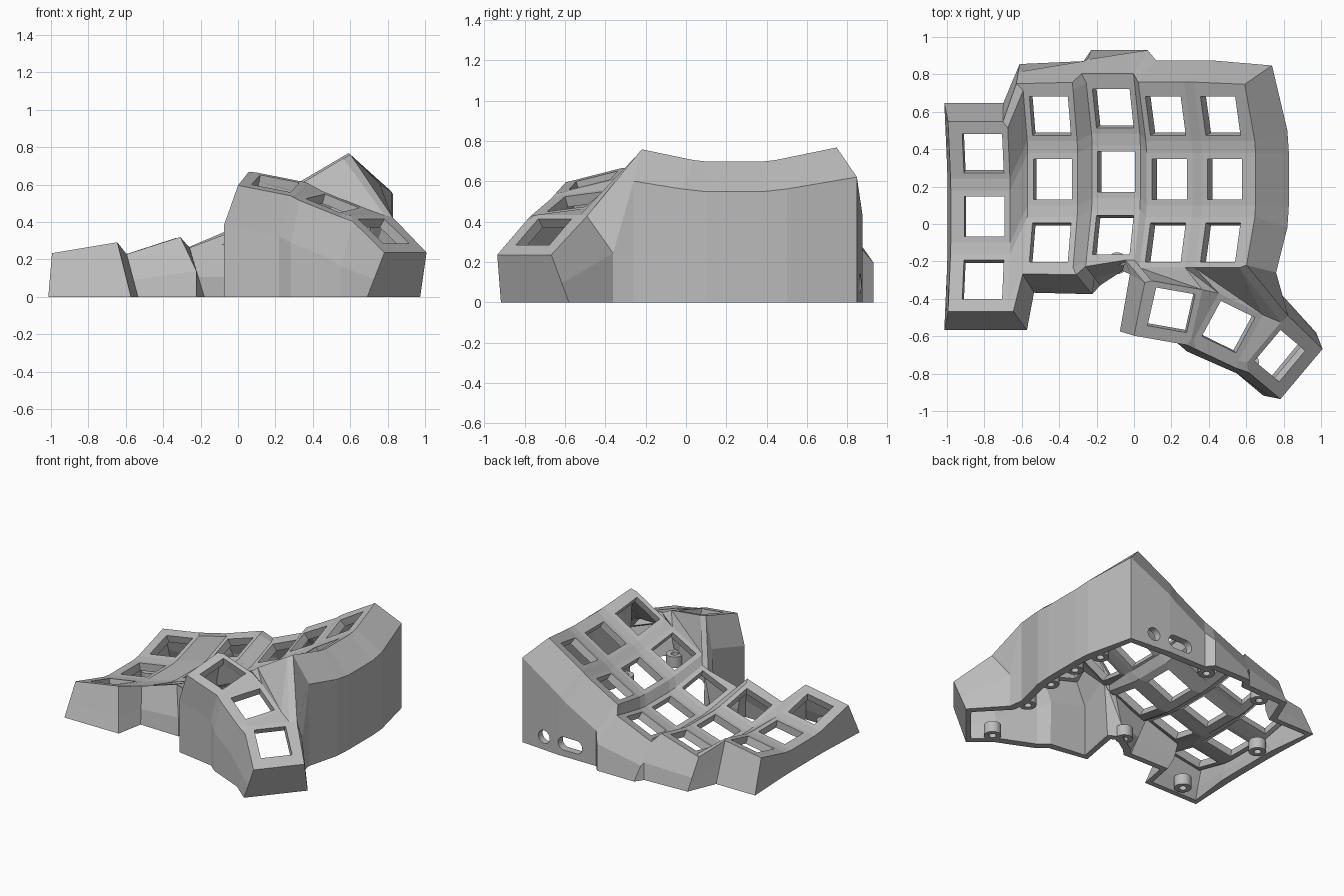
import bpy, bmesh
from math import radians, pi
from mathutils import Matrix, Vector

if "Cube" in bpy.data.objects:
    bpy.data.objects.remove(bpy.data.objects["Cube"])

grey = bpy.data.materials.new("plain_grey")
grey.use_nodes = True
COLOUR = (0.5, 0.5, 0.5, 1)
grey.diffuse_color = COLOUR
grey.node_tree.nodes["Principled BSDF"].inputs["Base Color"].default_value = COLOUR

PLATE, HOLE = 0.14, 0.108      # half widths of a key plate and its opening
LIP, FLARE, DROP = 0.035, 0.08, 0.22
WALL = 0.055
CORNERS = {"BL": (-1, 1), "BR": (1, 1), "FR": (1, -1), "FL": (-1, -1)}
RING = list(CORNERS)


def frame(pos, yaw, tilt, pitch):
    return (Matrix.Translation(pos) @ Matrix.Rotation(radians(yaw), 4, "Z")
            @ Matrix.Rotation(radians(tilt), 4, "Y")
            @ Matrix.Rotation(radians(pitch), 4, "X"))


# Key positions: five curved columns of three, then three thumb keys
keys = {}
columns = [((-0.80, 0.04, 0.175), 9.5), ((-0.435, 0.24, 0.185), 17.6),
           ((-0.095, 0.28, 0.235), 23), ((0.19, 0.24, 0.42), 29),
           ((0.485, 0.24, 0.60), 31)]
for c, (pos, tent) in enumerate(columns):
    base = frame(pos, 0, -tent, 0)
    for r in range(3):
        s = 1 - r
        keys[c, r] = base @ frame((0, 0.338 * s, 0.044 * abs(s)), 0, 0, 15 * s)
keys["T1"] = frame((0.20, -0.46, 0.605), -10, 11, 14)
keys["T2"] = frame((0.505, -0.55, 0.50), -26, 20, 7)
keys["T3"] = frame((0.78, -0.705, 0.35), -40, 37, 0)

bm = bmesh.new()
corner = {}


def join(*refs):
    bm.faces.new([corner[ref] for ref in refs])


# Key plates with square openings
for k, m in keys.items():
    inner = {}
    for n, (sx, sy) in CORNERS.items():
        corner[k, n] = bm.verts.new(m @ Vector((sx * PLATE, sy * PLATE, 0)))
        inner[n] = bm.verts.new(m @ Vector((sx * HOLE, sy * HOLE, 0)))
    for a, b in zip(RING, RING[1:] + RING[:1]):
        bm.faces.new((corner[k, a], inner[a], inner[b], corner[k, b]))


def join_side(a, b):
    join((a, "BR"), (a, "FR"), (b, "FL"), (b, "BL"))


# Webs between neighbouring plates
for c in range(5):
    for r in range(3):
        if c < 4:
            join_side((c, r), (c + 1, r))
        if r < 2:
            join(((c, r), "FL"), ((c, r + 1), "BL"), ((c, r + 1), "BR"), ((c, r), "FR"))
        if c < 4 and r < 2:
            join(((c, r), "FR"), ((c, r + 1), "BR"), ((c + 1, r + 1), "BL"), ((c + 1, r), "FL"))
join_side("T1", "T2")
join_side("T2", "T3")

# Web between the finger columns and the thumb keys
upper = [((3, 2), "FL"), ((3, 2), "FR"), ((4, 2), "FL"), ((4, 2), "FR")]
lower = [("T1", "BL"), ("T1", "BR"), ("T2", "BL"), ("T2", "BR")]
for i in range(3):
    join(upper[i], lower[i], lower[i + 1])
    join(upper[i], lower[i + 1], upper[i + 1])
join(((2, 2), "FR"), lower[0], upper[0])
join(upper[3], lower[3], ("T3", "BL"))

# Outer wall, clockwise: plate corner and how far the wall flares from it
back = [((0, 0), "BL", -1.2, 1), ((0, 0), "BR", -0.7, 1), ((1, 0), "BL", -1, 1.1),
        ((1, 0), "BR", 0, 1.3), ((2, 0), "BL", -0.6, 1.55), ((2, 0), "BR", 0, 1.55),
        ((3, 0), "BL", 0, 1.35), ((3, 0), "BR", 0, 1.35), ((4, 0), "BL", 0, 1.35),
        ((4, 0), "BR", 1.1, 1)]
right = [((4, 0), "FR", 1.6, 0), ((4, 1), "BR", 1.6, 0), ((4, 1), "FR", 1.6, 0),
         ((4, 2), "BR", 1.6, 0), ((4, 2), "FR", 1.2, 0.4)]
thumb = [("T3", "BL", 0.3, 1.5), ("T3", "BR", 1.4, 1), ("T3", "FR", 1.4, -1),
         ("T3", "FL", 2, -1), ("T2", "FR", 0.3, -1.2), ("T2", "FL", 1, -1.3),
         ("T1", "FR", -0.5, -1), ("T1", "FL", -0.8, -1), ("T1", "BL", -1, -0.5)]
front = [((2, 2), "FR", -2, 0), ((2, 2), "FL", 0, -1), ((1, 2), "FR", 0.6, -1.1),
         ((1, 2), "FL", 0, -1), ((0, 2), "FR", 0.9, -1), ((0, 2), "FL", -1.2, -1)]
left = [((0, 2), "BL", -1.2, 0), ((0, 1), "FL", -1.2, 0), ((0, 1), "BL", -1.2, 0),
        ((0, 0), "FL", -1.2, 0)]


def capped(value, limit=1.5):
    return max(-limit, min(limit, value))


# Each strip runs plate corner, lip, flared skirt, ground
strips = []
for k, n, dx, dy in back + right + thumb + front + left:
    sx, sy = CORNERS[n]
    edge = Vector((sx * PLATE, sy * PLATE, 0))
    lip = keys[k] @ (edge + LIP * Vector((capped(dx), capped(dy), 0)))
    skirt = keys[k] @ (edge + Vector((dx * FLARE, dy * FLARE, -DROP)))
    ground = Vector((skirt.x, skirt.y, 0))
    if skirt.z < 0.1:          # low walls slope straight to the ground
        skirt = lip.lerp(ground, 0.6)
    strips.append([corner[k, n]] + [bm.verts.new(p) for p in (lip, skirt, ground)])
for a, b in zip(strips, strips[1:] + strips[:1]):
    for i in range(3):
        bm.faces.new((a[i], b[i], b[i + 1], a[i + 1]))
bmesh.ops.recalc_face_normals(bm, faces=bm.faces)
bm.faces.ensure_lookup_table()
if bm.faces[0].normal.z < 0:
    bmesh.ops.reverse_faces(bm, faces=bm.faces)


def make_object(name, mesh_data):
    mesh = bpy.data.meshes.new(name)
    mesh_data.to_mesh(mesh)
    mesh_data.free()
    mesh.materials.append(grey)
    obj = bpy.data.objects.new(name, mesh)
    bpy.context.collection.objects.link(obj)
    return obj


def apply_modifier(obj, mod):
    bpy.context.view_layer.objects.active = obj
    bpy.ops.object.modifier_apply(modifier=mod.name)


# Hollow case with a flat open base
case = make_object("keyboard_case", bm)
shell = case.modifiers.new("shell", "SOLIDIFY")
shell.thickness = WALL
shell.offset = -1
apply_modifier(case, shell)
for v in case.data.vertices:
    if v.co.z < 0.03:
        v.co.z = 0


# Round and slotted ports through the back wall
def port_cutter(name, x, half_length):
    b = bmesh.new()
    turn = Matrix.Translation((x, 0.86, 0.095)) @ Matrix.Rotation(pi / 2, 4, "X")
    bmesh.ops.create_cone(b, cap_ends=True, segments=32, radius1=0.048, radius2=0.048,
                          depth=0.3, matrix=turn)
    for v in b.verts:
        v.co.x += half_length if v.co.x > x else -half_length
    obj = make_object(name, b)
    obj.hide_render = True
    return obj


for name, x, half in (("round_port", 0.55, 0), ("slot_port", 0.33, 0.05)):
    cutter = port_cutter(name, x, half)
    cut = case.modifiers.new(name, "BOOLEAN")
    cut.operation, cut.solver, cut.object = "DIFFERENCE", "EXACT", cutter
    apply_modifier(case, cut)
    bpy.data.objects.remove(cutter)


# Screw bosses around the inside of the base
def screw_boss(index, x, y, height=0.08, outer=0.058, bore=0.025, sides=24):
    b = bmesh.new()
    loops = []
    for radius, z in ((bore, 0), (outer, 0), (outer, height), (bore, height)):
        loops.append(bmesh.ops.create_circle(
            b, segments=sides, radius=radius, matrix=Matrix.Translation((x, y, z)))["verts"])
    for a, c in zip(loops, loops[1:] + loops[:1]):
        for i in range(sides):
            j = (i + 1) % sides
            b.faces.new((a[i], a[j], c[j], c[i]))
    bmesh.ops.recalc_face_normals(b, faces=b.faces)
    obj = make_object(f"screw_boss_{index}", b)
    bpy.ops.object.select_all(action="DESELECT")
    obj.select_set(True)
    bpy.context.view_layer.objects.active = obj
    bpy.ops.object.shade_smooth_by_angle()


for i, spot in enumerate([(-0.88, 0.23), (-0.81, -0.46), (-0.45, 0.76), (-0.09, -0.21),
                          (0.05, 0.81), (0.73, 0.52), (0.75, 0.28), (0.75, 0.03),
                          (0.69, -0.28), (0.61, -0.74)]):
    screw_boss(i + 1, *spot)
